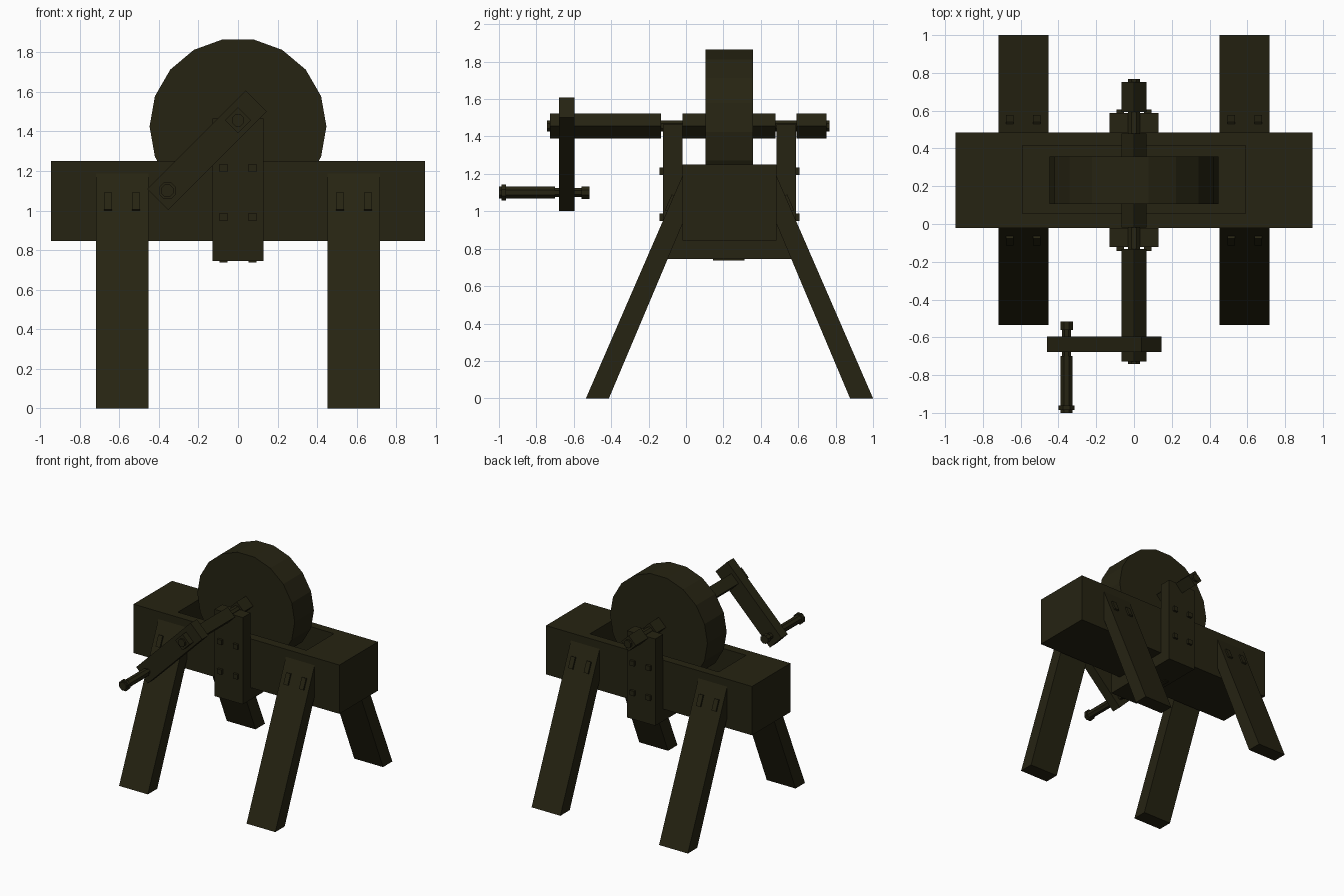
import bpy, bmesh, math
from mathutils import Matrix, Vector

if "Cube" in bpy.data.objects:
    bpy.data.objects.remove(bpy.data.objects["Cube"])

MID = 0.2325          # y of the symmetry plane of the stand
AXLE_Z = 1.456

mat = bpy.data.materials.new("dark olive wood")
mat.diffuse_color = (0.019, 0.017, 0.006, 1)
mat.use_nodes = True
mat.node_tree.nodes["Principled BSDF"].inputs["Base Color"].default_value = mat.diffuse_color


def finish(name, bm):
    bmesh.ops.recalc_face_normals(bm, faces=bm.faces)
    me = bpy.data.meshes.new(name)
    bm.to_mesh(me)
    bm.free()
    me.materials.append(mat)
    ob = bpy.data.objects.new(name, me)
    bpy.context.collection.objects.link(ob)
    return ob


def box_bm(lo, hi):
    bm = bmesh.new()
    bmesh.ops.create_cube(bm, size=1)
    for v in bm.verts:
        v.co = Vector([(a + b) / 2 + c * (b - a) for a, b, c in zip(lo, hi, v.co)])
    return bm


def box(name, lo, hi):
    return finish(name, box_bm(lo, hi))


def rod(name, x, z, r, y0, y1, sides, turn=0):
    """Prism along y; the first corner points along +x plus turn."""
    bm = bmesh.new()
    ring = [bm.verts.new((x + r * math.cos(turn + i * math.tau / sides), y0,
                          z + r * math.sin(turn + i * math.tau / sides))) for i in range(sides)]
    f = bm.faces.new(ring)
    ext = bmesh.ops.extrude_face_region(bm, geom=[f])
    for v in ext["geom"]:
        if isinstance(v, bmesh.types.BMVert):
            v.co.y = y1
    return finish(name, bm)


def side_prism(name, profile, x0, x1):
    """Prism along x from a (y, z) profile."""
    bm = bmesh.new()
    a = [bm.verts.new((x0, y, z)) for y, z in profile]
    b = [bm.verts.new((x1, y, z)) for y, z in profile]
    n = len(profile)
    bm.faces.new(a)
    bm.faces.new(b[::-1])
    for i in range(n):
        bm.faces.new((a[i], a[(i + 1) % n], b[(i + 1) % n], b[i]))
    return finish(name, bm)


# beam with a sunken trough in its top
bm = box_bm((-0.945, -0.02, 0.845), (0.945, 0.485, 1.25))
top = max(bm.faces, key=lambda f: f.calc_center_median().z)
bmesh.ops.inset_region(bm, faces=[top], thickness=0.05)
for v in top.verts:
    v.co.x = math.copysign(0.59, v.co.x)
    v.co.y = 0.055 if v.co.y < MID else 0.415
ext = bmesh.ops.extrude_face_region(bm, geom=[top])
for v in ext["geom"]:
    if isinstance(v, bmesh.types.BMVert):
        v.co.z = 0.94
if top.is_valid:
    bmesh.ops.delete(bm, geom=[top], context='FACES_ONLY')
finish("trough_beam", bm)

# legs, posts and their bolts, mirrored front to back
for side, s in (("front", 1), ("back", -1)):
    def my(y):
        return y if s == 1 else 2 * MID - y

    for hand, h in (("left", -1), ("right", 1)):
        leg = [(-0.535, 0), (-0.412, 0), (-0.02, 0.93), (-0.02, 1.187)]
        side_prism(f"{side}_{hand}_leg", [(my(y), z) for y, z in leg], h * 0.453, h * 0.717)
        # pegs lie on the sloping outer face of the leg
        for i, px in enumerate((0.515, 0.658)):
            peg = [(-0.535 + 0.434 * z + d, z - 0.43 * d)
                   for z, d in ((1.0, 0.03), (1.0, -0.012), (1.085, -0.012), (1.085, 0.03))]
            side_prism(f"{side}_{hand}_leg_peg_{i + 1}", [(my(y), z) for y, z in peg],
                       h * (px - 0.02), h * (px + 0.02))

    ya, yb = sorted((my(-0.123), my(-0.02)))
    box(f"{side}_post", (-0.13, ya, 0.745), (0.13, yb, 1.465))
    for h in (-1, 1):
        for z in (0.968, 1.215):
            ya, yb = sorted((my(-0.142), my(-0.1)))
            box(f"{side}_post_bolt", (h * 0.073 - 0.02, ya, z - 0.02), (h * 0.073 + 0.02, yb, z + 0.02))

# cross plate under the beam, with bolts
box("cross_plate", (-0.13, -0.02, 0.745), (0.13, 0.485, 0.845))
for h in (-1, 1):
    box("cross_plate_bolt", (h * 0.073 - 0.02, 0.145, 0.737), (h * 0.073 + 0.02, 0.313, 0.78))

# grinding wheel
rod("grinding_wheel", 0, 1.425, 0.447, 0.105, 0.357, 18)

# axle: thin core with thick square sections standing on edge
rod("axle_core", 0, AXLE_Z, 0.033, -0.742, 0.768, 8, math.pi / 8)
for i, (a, b) in enumerate(((-0.728, -0.133), (-0.018, 0.478), (0.592, 0.752))):
    rod(f"axle_section_{i + 1}", 0, AXLE_Z, 0.066, a, b, 4)

# crank arm, tilted 45 degrees
arm = box("crank_arm", (-0.3525, -0.678, -0.0755), (0.3525, -0.595, 0.0755))
arm.data.transform(Matrix.Translation((-0.157, 0, 1.305)) @ Matrix.Rotation(-math.pi / 4, 4, 'Y'))

# crank handle
HX, HZ = -0.357, 1.1
t = math.pi / 8
rod("handle_pin", HX, HZ, 0.026, -0.71, -0.53, 8, t)
rod("handle_grip", HX, HZ, 0.034, -1.0, -0.7, 8, t)
rod("handle_knob", HX, HZ, 0.046, -0.986, -0.962, 8, t)
rod("handle_peg", HX, HZ, 0.036, -0.56, -0.515, 8, t)
